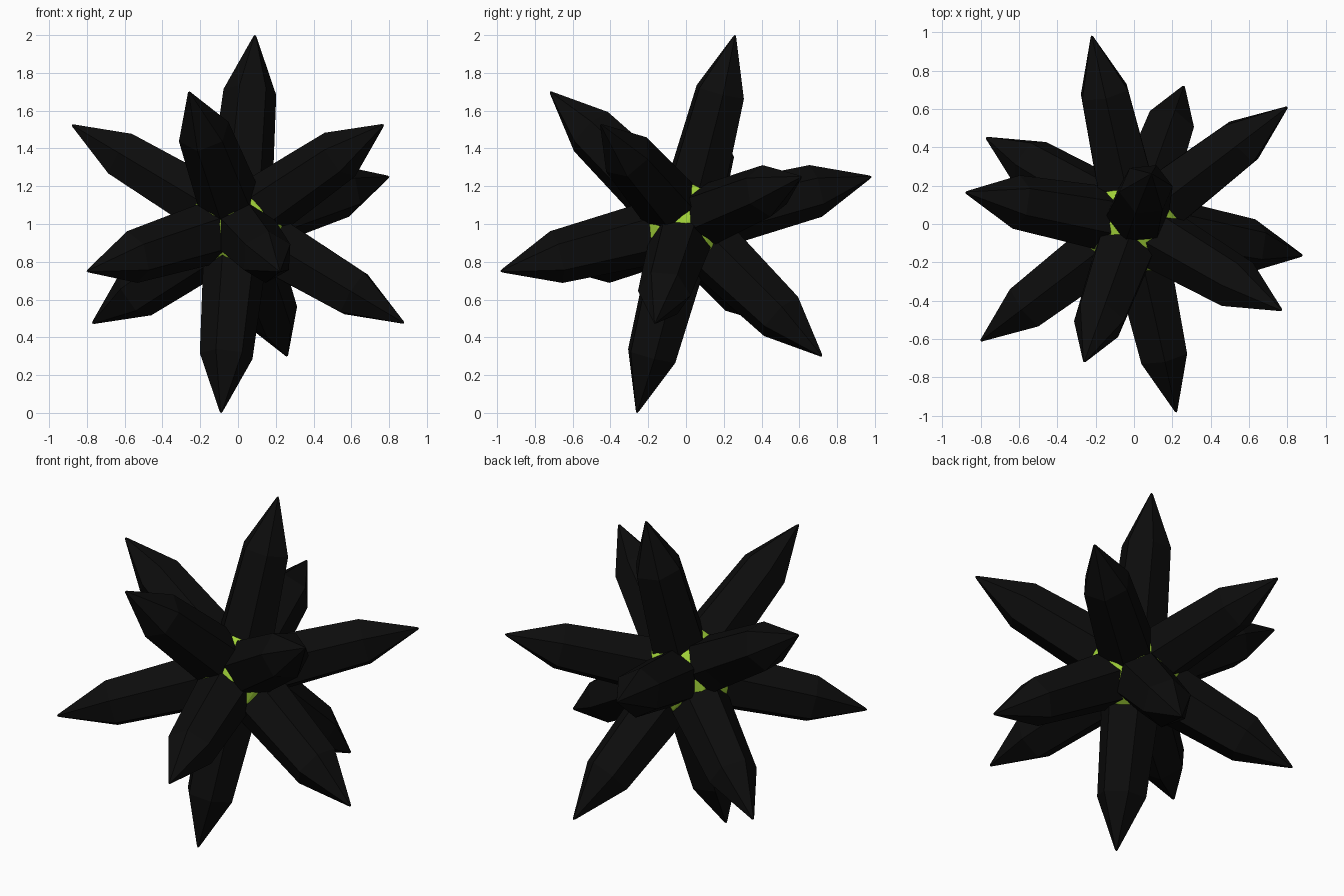
import bpy, bmesh, math
from mathutils import Vector, Matrix

if "Cube" in bpy.data.objects:
    bpy.data.objects.remove(bpy.data.objects["Cube"])

CENTRE = Vector((0, 0, 1))
SIDES = 6


def material(name, rgb):
    m = bpy.data.materials.new(name)
    m.diffuse_color = (*rgb, 1)
    m.use_nodes = True
    m.node_tree.nodes["Principled BSDF"].inputs["Base Color"].default_value = m.diffuse_color
    return m


black = material("spike black", (0.0037, 0.0037, 0.0037))
green = material("core green", (0.37, 0.67, 0.042))


def add_object(name, bm, mat):
    bmesh.ops.recalc_face_normals(bm, faces=bm.faces)
    mesh = bpy.data.meshes.new(name)
    bm.to_mesh(mesh)
    bm.free()
    mesh.materials.append(mat)
    ob = bpy.data.objects.new(name, mesh)
    ob.location = CENTRE
    bpy.context.collection.objects.link(ob)
    return ob


# Glowing core, seen through the gaps between the spikes
bm = bmesh.new()
bmesh.ops.create_icosphere(bm, subdivisions=3, radius=0.275)
add_object("core", bm, green)

# Spike profile: (distance from the centre, radius)
PROFILE = [(0.06, 0.175), (0.35, 0.160), (0.725, 0.141), (1.03, 0.008)]


def spike(name, axis, ridge):
    """Six-sided crystal along axis, with one ridge turned towards ridge."""
    z = axis.normalized()
    x = (ridge - z * ridge.dot(z)).normalized()
    y = z.cross(x)
    bm = bmesh.new()
    rings = []
    for h, r in PROFILE:
        ring = []
        for i in range(SIDES):
            a = math.tau * i / SIDES
            ring.append(bm.verts.new(z * h + (x * math.cos(a) + y * math.sin(a)) * r))
        rings.append(ring)
    for lo, hi in zip(rings, rings[1:]):
        for i in range(SIDES):
            j = (i + 1) % SIDES
            bm.faces.new((lo[i], lo[j], hi[j], hi[i]))
    bm.faces.new(rings[0][::-1])
    # Small point closing the tip
    tip = bm.verts.new(z * 1.038)
    for i in range(SIDES):
        bm.faces.new((rings[-1][i], rings[-1][(i + 1) % SIDES], tip))
    add_object(name, bm, black)


# Six axes: tip direction, reference direction, and whether a flat faces it
AXES = [
    ((0.09, 0.26, 1.00), (0.92, -0.40, 0.0), True),
    ((-0.26, -0.72, 0.70), (0, 0, 1), False),
    ((-0.22, 0.98, 0.25), (0, 0, 1), False),
    ((0.80, 0.61, 0.25), (0, 0, 1), False),
    ((-0.88, 0.165, 0.525), (-0.53, 0, -0.88), True),
    ((0.77, -0.45, 0.525), (0.70, 0.49, -0.59), True),
]
for n, (axis, ref, flat) in enumerate(AXES, 1):
    axis, ref = Vector(axis), Vector(ref)
    if flat:
        ref = Matrix.Rotation(math.pi / SIDES, 3, axis.normalized()) @ ref
    # Every spike has an opposite twin
    spike(f"spike_{n}", axis, ref)
    spike(f"opposite_spike_{n}", -axis, -ref)
